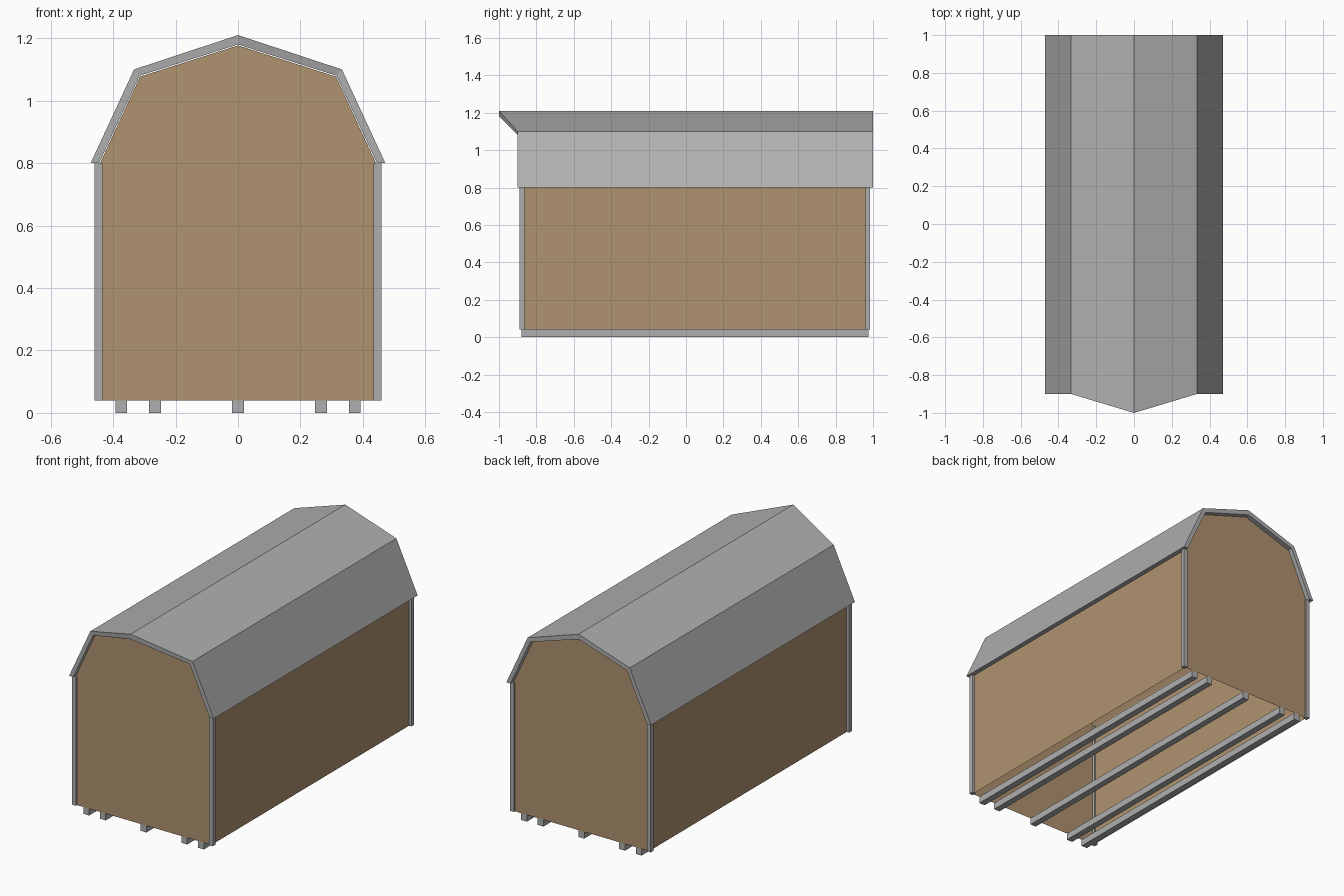
import bpy, bmesh

if "Cube" in bpy.data.objects:
    bpy.data.objects.remove(bpy.data.objects["Cube"])


def material(name, rgb):
    m = bpy.data.materials.new(name)
    m.diffuse_color = (*rgb, 1)
    m.use_nodes = True
    m.node_tree.nodes["Principled BSDF"].inputs["Base Color"].default_value = m.diffuse_color
    return m


GREY = material("grey trim", (0.43, 0.43, 0.43))
TAN = material("tan siding", (0.43, 0.287, 0.159))


def finish(name, bm, mat):
    bmesh.ops.recalc_face_normals(bm, faces=bm.faces)
    me = bpy.data.meshes.new(name)
    bm.to_mesh(me)
    bm.free()
    me.materials.append(mat)
    ob = bpy.data.objects.new(name, me)
    bpy.context.collection.objects.link(ob)
    return ob


def prism(name, front, back, mat, open_edge=None):
    """Join matching front and back outlines; open_edge leaves one side off."""
    bm = bmesh.new()
    a = [bm.verts.new(p) for p in front]
    b = [bm.verts.new(p) for p in back]
    n = len(a)
    bm.faces.new(a)
    bm.faces.new(b[::-1])
    for i in range(n):
        if i != open_edge:
            j = (i + 1) % n
            bm.faces.new((a[i], b[i], b[j], a[j]))
    return finish(name, bm, mat)


def box(name, x0, x1, y0, y1, z0, z1, mat):
    outline = [(x0, z0), (x1, z0), (x1, z1), (x0, z1)]
    return prism(name, [(x, y0, z) for x, z in outline],
                 [(x, y1, z) for x, z in outline], mat)


# Siding shell: gambrel outline, open underneath
half = [(0.443, 0.04), (0.443, 0.798), (0.314, 1.077)]
outline = half + [(0, 1.177)] + [(-x, z) for x, z in reversed(half)]
prism("siding_shell", [(x, -0.88, z) for x, z in outline],
      [(x, 0.975, z) for x, z in outline], TAN, open_edge=len(outline) - 1)

# Gambrel roof: thick band, with the ridge pointing forward
outer = [(-0.472, 0.80), (-0.333, 1.10), (0, 1.21), (0.333, 1.10), (0.472, 0.80)]
inner = [(-0.445, 0.80), (-0.315, 1.08), (0, 1.18), (0.315, 1.08), (0.445, 0.80)]
front_y = [-0.9, -0.9, -1.0, -0.9, -0.9]
bm = bmesh.new()
rings = []
for i in range(5):
    (xo, zo), (xi, zi) = outer[i], inner[i]
    rings.append([bm.verts.new(p) for p in (
        (xo, front_y[i], zo), (xo, 1, zo), (xi, 1, zi), (xi, front_y[i], zi))])
for r, s in zip(rings, rings[1:]):
    for k in range(4):
        m = (k + 1) % 4
        bm.faces.new((r[k], r[m], s[m], s[k]))
bm.faces.new(rings[0])
bm.faces.new(rings[-1])
finish("roof", bm, GREY)

# Corner trim
for side, sx in (("left", -1), ("right", 1)):
    for end, y0, y1 in (("front", -0.89, -0.864), ("back", 0.96, 0.985)):
        x0, x1 = sorted((sx * 0.434, sx * 0.459))
        box(f"corner_trim_{end}_{side}", x0, x1, y0, y1, 0.04, 0.80, GREY)

# Floor skids
for i, x in enumerate((-0.374, -0.266, 0, 0.266, 0.374)):
    box(f"skid_{i + 1}", x - 0.019, x + 0.019, -0.88, 0.975, 0, 0.04, GREY)
